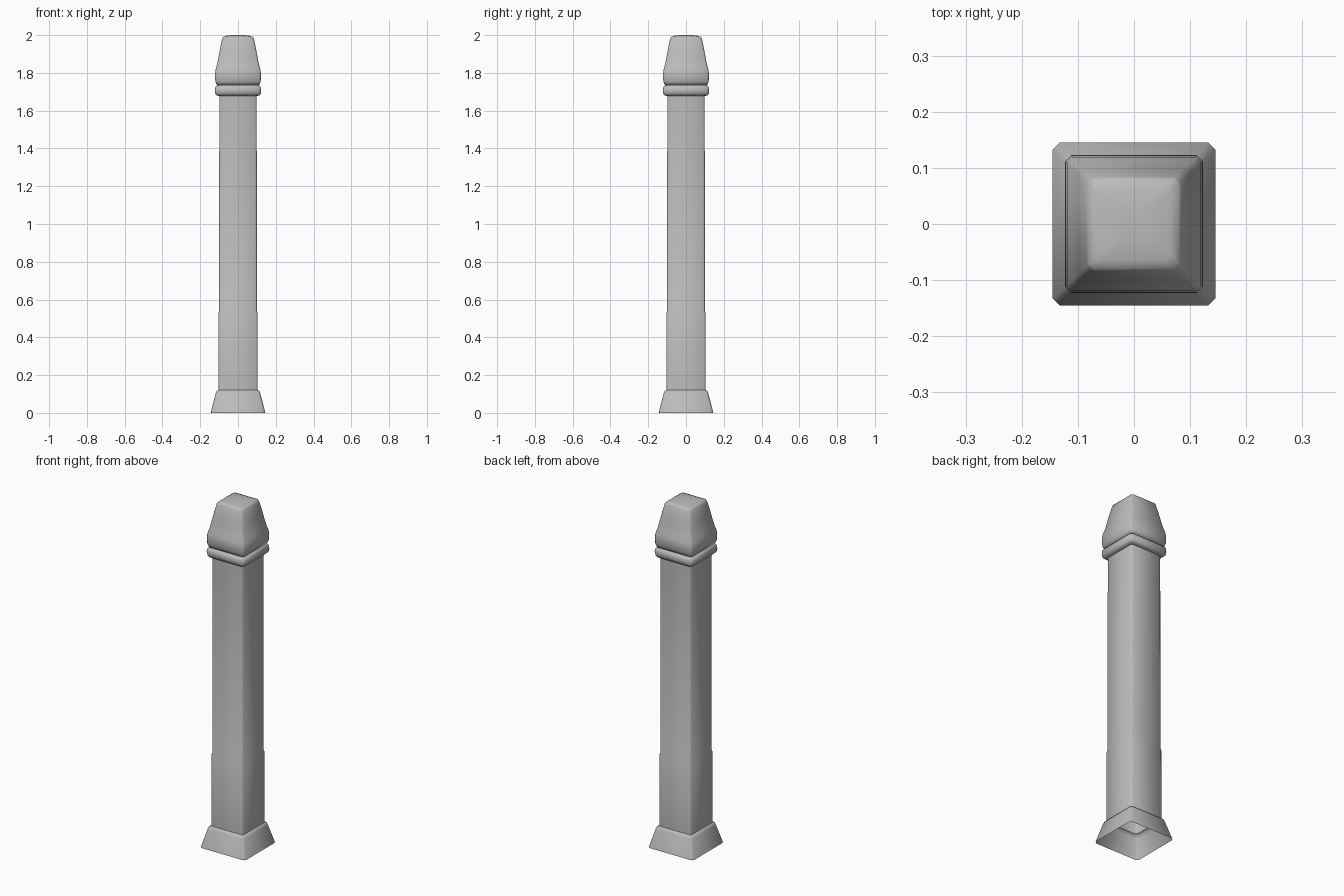
import bpy, bmesh, math

cube = bpy.data.objects.get("Cube")
if cube:
    bpy.data.objects.remove(cube, do_unlink=True)

stone = bpy.data.materials.new("grey_stone")
stone.use_nodes = True
COLOUR = (0.5, 0.5, 0.5, 1)
stone.diffuse_color = COLOUR
stone.node_tree.nodes["Principled BSDF"].inputs["Base Color"].default_value = COLOUR


def ring(bm, half, z, cut):
    """Square outline with clipped corners."""
    inner = half - cut
    corners = [(half, inner), (inner, half)]
    verts = []
    for quarter in range(4):
        c, s = round(math.cos(quarter * math.pi / 2)), round(math.sin(quarter * math.pi / 2))
        verts += [bm.verts.new((x * c - y * s, x * s + y * c, z)) for x, y in corners]
    return verts


def square_loft(name, profile, cut, cap_top=False):
    """Skin a stack of square outlines given as (half width, height)."""
    bm = bmesh.new()
    rings = [ring(bm, half, z, cut) for half, z in profile]
    for low, high in zip(rings, rings[1:]):
        for i in range(len(low)):
            j = (i + 1) % len(low)
            bm.faces.new((low[i], low[j], high[j], high[i]))
    if cap_top:
        bm.faces.new(rings[-1])
    mesh = bpy.data.meshes.new(name)
    bm.to_mesh(mesh)
    bm.free()
    mesh.materials.append(stone)
    obj = bpy.data.objects.new(name, mesh)
    bpy.context.collection.objects.link(obj)
    bpy.ops.object.select_all(action="DESELECT")
    obj.select_set(True)
    bpy.context.view_layer.objects.active = obj
    bpy.ops.object.shade_smooth_by_angle(angle=math.radians(60))
    return obj


# Flared foot, open underneath
square_loft("base", [(0.145, 0), (0.118, 0.105), (0.113, 0.116), (0.103, 0.122)], 0.012)

# Long shaft, very slightly wider towards the foot
square_loft("shaft", [(0.104, 0.12), (0.103, 0.53), (0.1, 0.54), (0.099, 1.69)], 0.008)

# Rounded collar
collar = [(0.096 + 0.027 * math.cos(a) ** 0.5, 1.707 + 0.029 * math.sin(a))
          for a in (math.radians(d) for d in range(-88, 89, 22))]
square_loft("collar", [(0.095, 1.678)] + collar + [(0.095, 1.736)], 0.012)

# Bulging cap that narrows to a softly domed top
square_loft("cap", [(0.1, 1.735), (0.114, 1.738), (0.12, 1.755), (0.122, 1.79), (0.119, 1.815),
                    (0.111, 1.845), (0.104, 1.88), (0.095, 1.93), (0.084, 1.982),
                    (0.08, 1.99), (0.065, 1.996), (0.03, 2.0)], 0.01, True)
